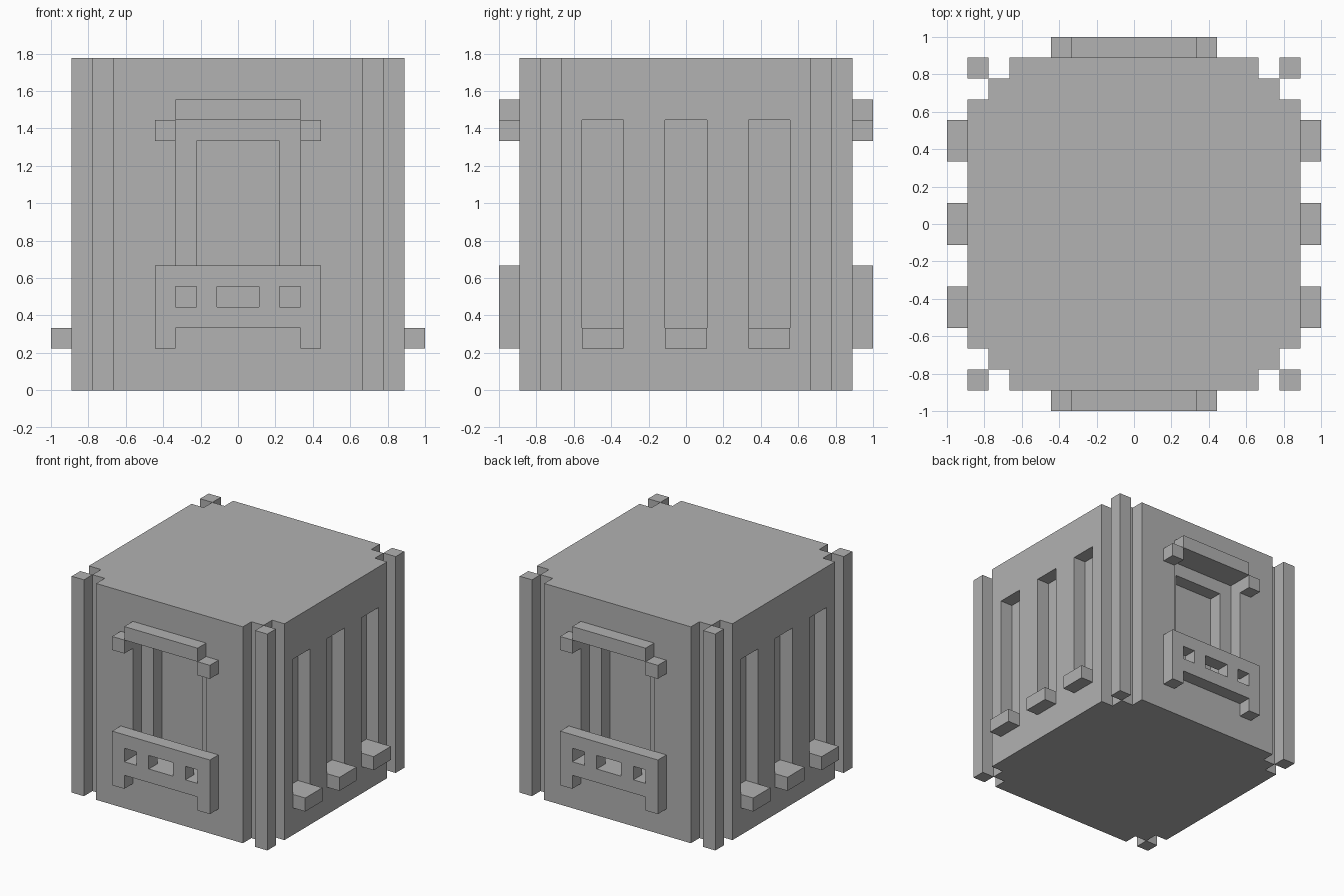
import bpy
import bmesh
from mathutils import Vector

cube = bpy.data.objects.get("Cube")
if cube:
    bpy.data.objects.remove(cube, do_unlink=True)

U = 1 / 9  # one block unit

grey = bpy.data.materials.new("plain grey")
grey.use_nodes = True
colour = (0.445, 0.445, 0.445, 1)
grey.diffuse_color = colour
grey.node_tree.nodes["Principled BSDF"].inputs["Base Color"].default_value = colour


def prism(name, outline, z0, z1):
    """Extrude a flat outline, given in block units, from z0 to z1."""
    bm = bmesh.new()
    face = bm.faces.new([bm.verts.new((x * U, y * U, z0 * U)) for x, y in outline])
    ext = bmesh.ops.extrude_face_region(bm, geom=[face])
    top = [v for v in ext["geom"] if isinstance(v, bmesh.types.BMVert)]
    bmesh.ops.translate(bm, verts=top, vec=Vector((0, 0, (z1 - z0) * U)))
    bmesh.ops.recalc_face_normals(bm, faces=bm.faces)
    mesh = bpy.data.meshes.new(name)
    bm.to_mesh(mesh)
    bm.free()
    mesh.materials.append(grey)
    obj = bpy.data.objects.new(name, mesh)
    bpy.context.collection.objects.link(obj)
    return obj


def box(name, xs, ys, zs):
    (x0, x1), (y0, y1) = sorted(xs), sorted(ys)
    return prism(name, [(x0, y0), (x1, y0), (x1, y1), (x0, y1)], *zs)


def cut(target, xs, ys, zs):
    """Carve a box out of the target."""
    cutter = box("cutter", xs, ys, zs)
    cutter.hide_render = True
    mod = target.modifiers.new("cut", "BOOLEAN")
    mod.operation = "DIFFERENCE"
    mod.solver = "EXACT"
    mod.object = cutter
    bpy.context.view_layer.objects.active = target
    bpy.ops.object.modifier_apply(modifier=mod.name)
    bpy.data.objects.remove(cutter, do_unlink=True)


# Body with stepped corners
corner = [(8, 6), (7, 6), (7, 7), (6, 7), (6, 8)]
half = corner + [(-x, y) for x, y in reversed(corner)]
body = prism("body", half + [(-x, -y) for x, y in half], 0, 16)

# Corner posts
for sx in (-1, 1):
    for sy in (-1, 1):
        box("corner_post", (7 * sx, 8 * sx), (7 * sy, 8 * sy), (0, 16))

# Front and back: stepped recess, top bar, brackets and bumper
for side, s in (("front", -1), ("back", 1)):
    cut(body, (-3, 3), (7 * s, 9 * s), (4, 13))
    cut(body, (-2, 2), (6 * s, 9 * s), (4, 12))
    depth = (8 * s, 9 * s)
    box(side + "_top_bar", (-3, 3), depth, (13, 14))
    for sx in (-1, 1):
        box(side + "_bracket", (3 * sx, 4 * sx), depth, (12, 13))
    bumper = box(side + "_bumper", (-4, 4), depth, (2, 6))
    through = (7 * s, 10 * s)
    cut(bumper, (-3, 3), through, (1, 3))
    for xs in ((-3, -2), (-1, 1), (2, 3)):
        cut(bumper, xs, through, (4, 5))

# Left and right: three tall slots, each with a ledge
for side, s in (("right", -1), ("left", 1)):
    for y in (-4, 0, 4):
        ys = (y - 1, y + 1)
        cut(body, (7 * s, 9 * s), ys, (3, 13))
        box(side + "_ledge", (8 * s, 9 * s), ys, (2, 3))
